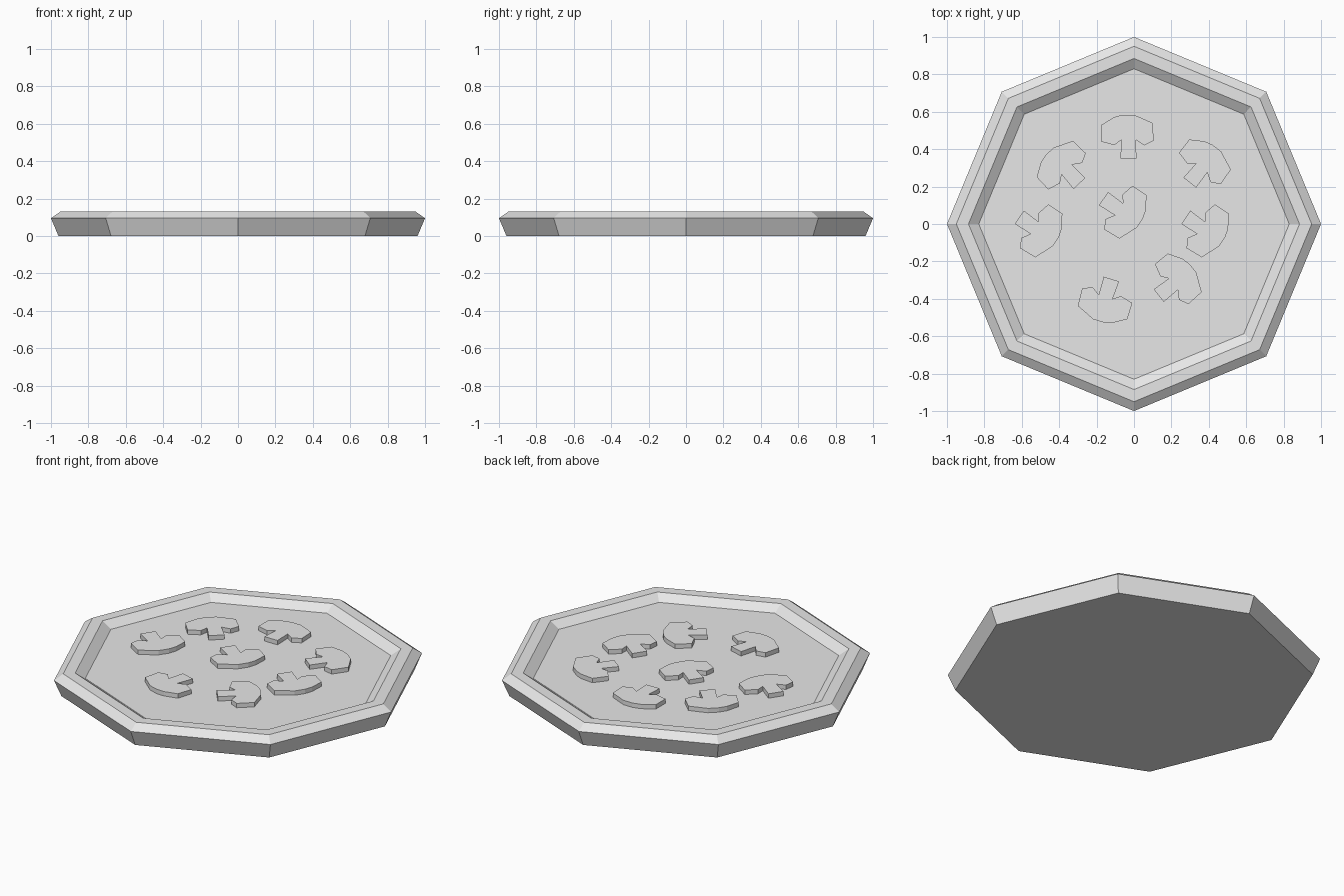
import bpy
import bmesh
from math import cos, sin, pi, radians
from mathutils import Matrix, Vector

cube = bpy.data.objects.get("Cube")
if cube:
    bpy.data.objects.remove(cube, do_unlink=True)

SIDES = 8
FLOOR, SLICE_TOP = 0.094, 0.12

grey = bpy.data.materials.new("light_grey")
grey.use_nodes = True
grey.diffuse_color = (0.8, 0.8, 0.8, 1)
grey.node_tree.nodes["Principled BSDF"].inputs["Base Color"].default_value = (0.8, 0.8, 0.8, 1)


def add_object(name, bm):
    bmesh.ops.recalc_face_normals(bm, faces=bm.faces)
    mesh = bpy.data.meshes.new(name)
    bm.to_mesh(mesh)
    bm.free()
    mesh.materials.append(grey)
    obj = bpy.data.objects.new(name, mesh)
    bpy.context.collection.objects.link(obj)
    return obj


# Octagonal base: rings of (radius, height) from the underside to the floor
profile = [(0.96, 0), (1, 0.095), (0.95, 0.13), (0.885, 0.13), (0.83, FLOOR)]
bm = bmesh.new()
rings = [[bm.verts.new((r * cos(2 * pi * i / SIDES), r * sin(2 * pi * i / SIDES), z))
          for i in range(SIDES)] for r, z in profile]
for low, high in zip(rings, rings[1:]):
    for i in range(SIDES):
        j = (i + 1) % SIDES
        bm.faces.new((low[i], low[j], high[j], high[i]))
bm.faces.new(rings[0])
bm.faces.new(rings[-1])
add_object("crust_base", bm)

# Mushroom slice outline, stem pointing to -y
outline = [(-0.043, -0.1), (0.043, -0.1), (0.04, 0), (0.085, -0.03), (0.135, -0.005),
           (0.13, 0.09), (0.03, 0.134), (-0.03, 0.134), (-0.075, 0.122), (-0.144, 0.08),
           (-0.144, -0.01), (-0.075, -0.028), (-0.037, 0)]

# Slice placements: name, x, y, turn in degrees
slices = [("back", -0.03, 0.45, 0), ("centre", -0.08, 0.08, 236),
          ("back_left", 0.36, 0.30, -38), ("back_right", -0.36, 0.29, 43),
          ("right", -0.53, -0.02, 236), ("left", 0.36, -0.02, 236),
          ("front_left", 0.21, -0.32, 309), ("front", -0.15, -0.39, 163)]

for name, x, y, turn in slices:
    bm = bmesh.new()
    face = bm.faces.new([bm.verts.new((px, py, 0)) for px, py in outline])
    top = bmesh.ops.extrude_face_region(bm, geom=[face])["geom"]
    bmesh.ops.translate(bm, vec=Vector((0, 0, SLICE_TOP - FLOOR)),
                        verts=[g for g in top if isinstance(g, bmesh.types.BMVert)])
    bm.transform(Matrix.Translation((x, y, FLOOR)) @ Matrix.Rotation(radians(turn), 4, 'Z'))
    add_object("mushroom_slice_" + name, bm)
